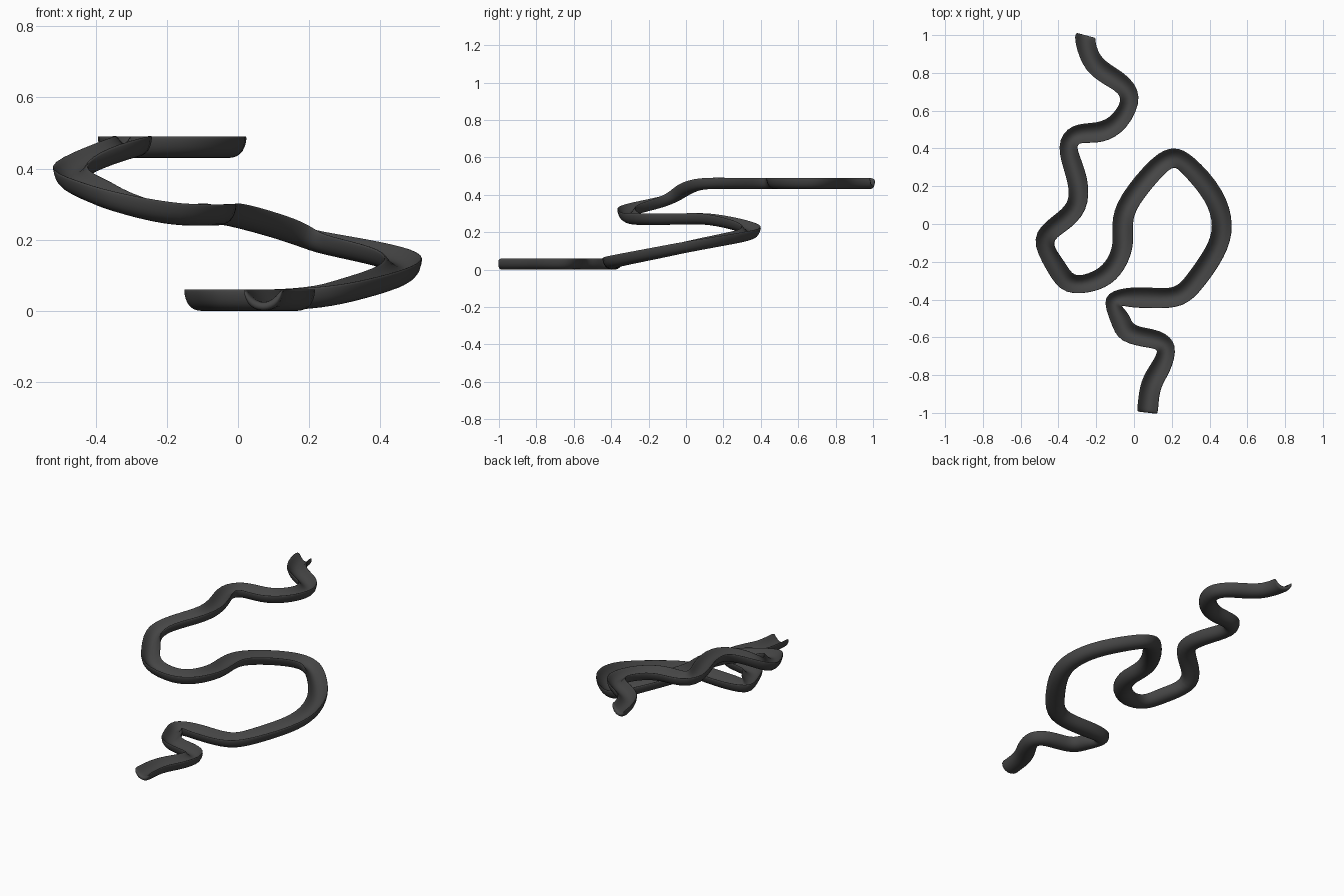
import bpy
import bmesh
from mathutils import Vector

old = bpy.data.objects.get("Cube")
if old:
    bpy.data.objects.remove(old, do_unlink=True)

# Centre line of the channel floor, from the low front end to the high back end
PATH = [
    (.07, -1, 0), (.075, -.96, 0), (.09, -.85, 0), (.14, -.76, 0), (.17, -.66, 0),
    (.11, -.61, 0), (-.03, -.58, 0), (-.07, -.5, 0), (-.11, -.41, 0),
    (-.03, -.39, 0), (.1, -.39, 0), (.24, -.38, .01), (.33, -.29, .03),
    (.43, -.14, .06), (.465, 0, .09), (.415, .16, .12), (.28, .31, .15),
    (.2, .345, .17), (.12, .3, .2), (-.025, .12, .24), (-.06, 0, .24),
    (-.06, -.12, .24), (-.115, -.235, .24), (-.21, -.3, .245),
    (-.35, -.31, .28), (-.415, -.21, .31), (-.475, -.07, .35),
    (-.385, .01, .4), (-.3, .1, .43), (-.3, .24, .43), (-.35, .4, .43),
    (-.3, .475, .43), (-.18, .485, .43), (-.08, .545, .43), (-.02, .67, .43),
    (-.09, .76, .43), (-.21, .84, .43), (-.255, .96, .43), (-.255, 1, .43),
]

# Half-pipe cross-section: outer shell from rim to rim, then the inner hollow
SECTION = [(-.06, .077), (-.05, .012), (0, -.006), (.05, .012), (.06, .077),
           (.036, .038), (0, .018), (-.036, .038)]


def neighbours(points, i):
    return points[max(i - 1, 0)], points[min(i + 1, len(points) - 1)]


def sharpen(points):
    """Push bends outwards so the subdivided surface passes through the path."""
    result = [p.copy() for p in points]
    for i in range(1, len(points) - 1):
        before, after = neighbours(points, i)
        result[i] += (points[i] - (before + after) / 2) / 3
    return result


def add_ring(bm, points, i):
    """Place one upright cross-section across the path direction."""
    before, after = neighbours(points, i)
    incoming = (points[i] - before).normalized()
    outgoing = (after - points[i]).normalized()
    forward = (incoming + outgoing).normalized()
    side = forward.cross(Vector((0, 0, 1))).normalized()
    up = side.cross(forward)
    return [bm.verts.new(points[i] + side * s + up * u) for s, u in SECTION]


def build_channel():
    points = sharpen([Vector(p) for p in PATH])
    bm = bmesh.new()
    rings = [add_ring(bm, points, i) for i in range(len(points))]
    count = len(SECTION)
    for a, b in zip(rings, rings[1:]):
        for k in range(count):
            n = (k + 1) % count
            bm.faces.new((a[k], a[n], b[n], b[k]))
    # Crescent-shaped end caps
    for ring in (rings[0], rings[-1]):
        for cap in ((0, 1, 7), (1, 2, 6, 7), (2, 3, 5, 6), (3, 4, 5)):
            bm.faces.new([ring[k] for k in cap])
    bmesh.ops.recalc_face_normals(bm, faces=bm.faces)
    mesh = bpy.data.meshes.new("winding_channel")
    bm.to_mesh(mesh)
    bm.free()
    return bpy.data.objects.new("winding_channel", mesh)


# Dark grey material
grey = bpy.data.materials.new("dark_grey")
grey.use_nodes = True
colour = (.06, .06, .06, 1)
grey.diffuse_color = colour
grey.node_tree.nodes["Principled BSDF"].inputs["Base Color"].default_value = colour

# Winding open channel, smoothed
channel = build_channel()
bpy.context.collection.objects.link(channel)
channel.data.materials.append(grey)
channel.data.polygons.foreach_set("use_smooth", [True] * len(channel.data.polygons))
smooth = channel.modifiers.new("smooth_surface", "SUBSURF")
smooth.levels = smooth.render_levels = 2
